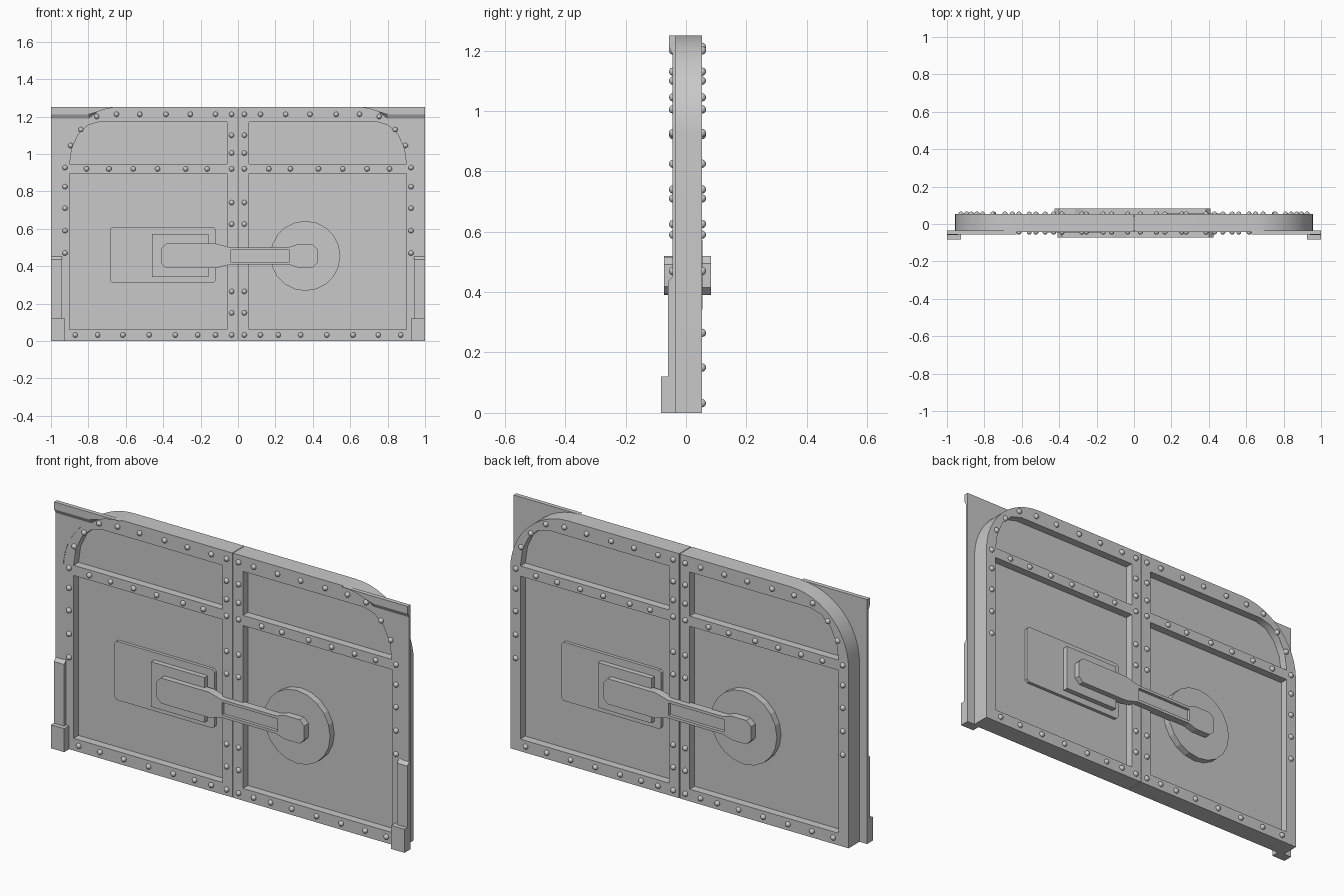
import bpy, bmesh
from math import pi, cos, sin
from mathutils import Matrix, Vector

cube = bpy.data.objects.get("Cube")
if cube:
    bpy.data.objects.remove(cube, do_unlink=True)

steel = bpy.data.materials.new("grey_steel")
GREY = (0.58, 0.58, 0.58, 1)
steel.use_nodes = True
steel.diffuse_color = GREY
steel.node_tree.nodes["Principled BSDF"].inputs["Base Color"].default_value = GREY

MID = 0.005      # depth of the door's middle plane
FACE = 0.048     # door face, measured from the middle plane
PANEL = 0.008    # recessed panel face


def facing(back):
    """Drawing plane (x, z, outwards) turned to the front or the back."""
    turn = Matrix.Rotation(pi if back else 0, 4, 'Z')
    return Matrix.Translation((0, MID, 0)) @ turn @ Matrix.Rotation(pi / 2, 4, 'X')


def add_mesh(name, bm, smooth=False):
    mesh = bpy.data.meshes.new(name)
    bm.to_mesh(mesh)
    bm.free()
    mesh.materials.clear()
    mesh.materials.append(steel)
    obj = bpy.data.objects.new(name, mesh)
    bpy.context.collection.objects.link(obj)
    if smooth:
        bpy.ops.object.select_all(action='DESELECT')
        obj.select_set(True)
        bpy.context.view_layer.objects.active = obj
        bpy.ops.object.shade_smooth_by_angle()
    return obj


def plate(name, loops, near, far, back=False, side=1, slope=None, smooth=False):
    """Flat outline with holes, thickened from near to far off the middle plane."""
    curve = bpy.data.curves.new(name, 'CURVE')
    curve.dimensions = '2D'
    curve.fill_mode = 'BOTH'
    curve.extrude = (far - near) / 2
    for loop in loops:
        spline = curve.splines.new('POLY')
        spline.points.add(len(loop) - 1)
        for point, (x, z) in zip(spline.points, loop):
            point.co = (x * side, z, 0, 1)
        spline.use_cyclic_u = True
        spline.use_smooth = False
    temp = bpy.data.objects.new(name, curve)
    mesh = temp.to_mesh()
    bm = bmesh.new()
    bm.from_mesh(mesh)
    temp.to_mesh_clear()
    bpy.data.objects.remove(temp)
    bpy.data.curves.remove(curve)
    bmesh.ops.remove_doubles(bm, verts=bm.verts, dist=0.0001)
    if slope:
        slope(bm)
    bmesh.ops.recalc_face_normals(bm, faces=bm.faces)
    bm.transform(facing(back) @ Matrix.Translation((0, 0, (near + far) / 2)))
    for f in bm.faces:
        f.smooth = False
    return add_mesh(name, bm, smooth)


def rect(x0, x1, z0, z1, cut=0):
    if not cut:
        return [(x0, z0), (x1, z0), (x1, z1), (x0, z1)]
    return [(x0 + cut, z0), (x1 - cut, z0), (x1, z0 + cut), (x1, z1 - cut),
            (x1 - cut, z1), (x0 + cut, z1), (x0, z1 - cut), (x0, z0 + cut)]


def arc(cx, cz, rx, rz, steps, sweep=pi / 2):
    return [(cx + rx * cos(sweep * i / steps), cz + rz * sin(sweep * i / steps))
            for i in range(steps + 1)]


# Door leaves: frame with two openings and a thin panel inside
W, H, R = 0.957, 1.25, 0.33
corner = arc(W - R, H - R, R, R, 12)
outline = [(0.002, 0), (W, 0)] + corner + [(0.002, H)]
lower_opening = rect(0.058, 0.9, 0.062, 0.895)
upper_opening = [(0.058, 0.947)] + arc(0.74, 0.947, 0.16, 0.225, 4) + [(0.058, 1.172)]
for side, label in ((1, "left"), (-1, "right")):
    plate(label + "_door_frame", [outline, lower_opening, upper_opening],
          -FACE, FACE, side=side, smooth=True)
    plate(label + "_lower_panel", [lower_opening], -PANEL, PANEL, side=side)
    plate(label + "_upper_panel", [upper_opening], -PANEL, PANEL, side=side)


# Surround: thin wall sheet, top lip, jambs and foot blocks
def lip_slope(bm):
    for v in bm.verts:
        if v.co.z < 0 and v.co.y < 1.22:
            v.co.y -= 0.022


def jamb_slope(bm):
    for v in bm.verts:
        if v.co.z > 0 and v.co.y > 0.4:
            v.co.y -= 0.02


wall = [(W, 0), (1, 0), (1, H)] + corner[::-1]
lip = [(0.8, 1.212), (1, 1.212), (1, H)] + [p for p in corner[::-1] if p[1] > 1.212]
for side, label in ((1, "left"), (-1, "right")):
    plate(label + "_wall_sheet", [wall], 0.04, 0.05, side=side)
    plate(label + "_top_lip", [lip], 0.05, 0.062, side=side, slope=lip_slope)
    plate(label + "_jamb", [rect(0.942, 1, 0, 0.455)], 0.046, 0.065,
          side=side, slope=jamb_slope)
    plate(label + "_foot_block", [rect(0.925, 1, 0, 0.12)], 0.047, 0.088, side=side)

# Lock and handle, the same on both faces
half = [(-0.41, 0.04), (-0.385, 0.065), (-0.115, 0.065), (-0.045, 0.046), (0.27, 0.046),
        (0.315, 0.061), (0.4, 0.061), (0.425, 0.036)]
level = 0.455
handle = [(x, level + z) for x, z in half] + [(x, level - z) for x, z in half[::-1]]
slot = rect(-0.04, 0.275, 0.423, 0.487)
disc = arc(0.36, level, 0.187, 0.187, 20, 2 * pi)[:-1]
for back, label in ((False, "front"), (True, "back")):
    plate(label + "_lock_plate", [rect(-0.685, -0.12, 0.31, 0.61, 0.012)], 0, 0.024, back)
    plate(label + "_lock_box", [rect(-0.46, -0.158, 0.342, 0.572)], 0.02, 0.05, back)
    plate(label + "_handle_disc", [disc], 0, 0.042, back)
    plate(label + "_handle", [handle, slot], 0.036, 0.078, back)
    plate(label + "_handle_slot_floor", [slot], 0.036, 0.062, back)

# Rivets along the rails, stiles and rounded corners
spots = [(x, 0.032) for x in (0.87, 0.75, 0.615, 0.475, 0.335, 0.215, 0.12)]
spots += [(x, 0.92) for x in (0.81, 0.69, 0.56, 0.43, 0.28, 0.165)]
spots += [(x, 1.212) for x in (0.65, 0.525, 0.385, 0.255, 0.12)]
spots += [(0.034, z) for z in (0.032, 0.15, 0.265, 0.625, 0.74, 0.92, 1.005, 1.1, 1.212)]
spots += [(0.925, z) for z in (0.47, 0.59, 0.71, 0.825, 0.927)]
spots += [(0.895, 1.045), (0.84, 1.13), (0.755, 1.2)]
for back, label in ((False, "front"), (True, "back")):
    bm = bmesh.new()
    for x, z in spots:
        for side in (1, -1):
            spot = facing(back) @ Vector((x * side, z, FACE))
            bmesh.ops.create_icosphere(bm, subdivisions=2, radius=0.014,
                                       matrix=Matrix.Translation(spot))
    add_mesh(label + "_rivets", bm, smooth=True)
